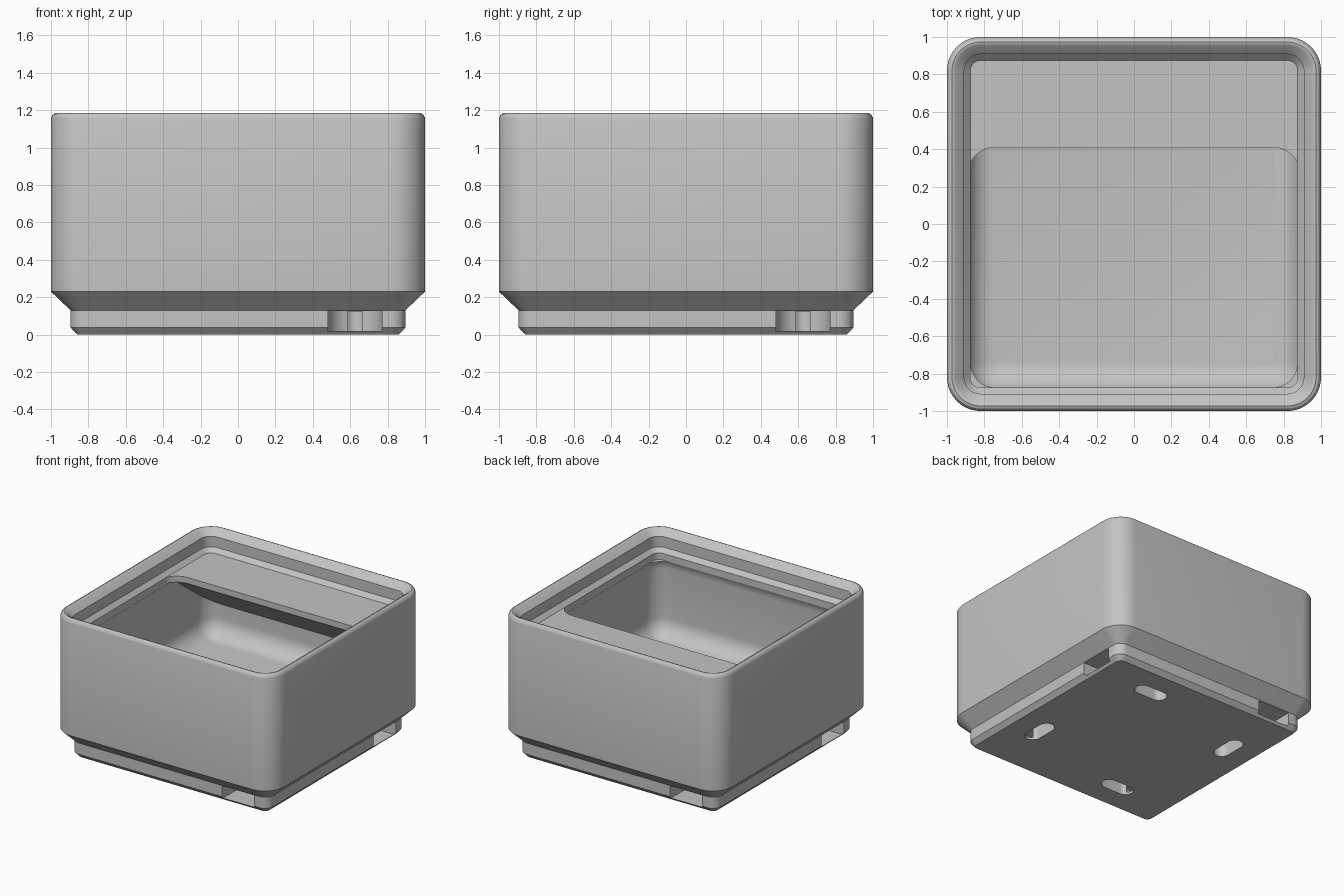
import bpy, bmesh
from math import sin, cos, pi, radians
from mathutils import Matrix

cube = bpy.data.objects.get("Cube")
if cube:
    bpy.data.objects.remove(cube, do_unlink=True)

grey = bpy.data.materials.new("light_grey")
grey.use_nodes = True
grey.diffuse_color = (0.55, 0.55, 0.55, 1)
grey.node_tree.nodes["Principled BSDF"].inputs["Base Color"].default_value = (0.55, 0.55, 0.55, 1)

CORNER = 0.82      # corner arc centre of the outer shell and lip
CAVITY = 0.742     # corner arc centre of the cavity
FILLET = 0.148     # fillet radius inside the cavity
FLOOR = 0.34
SHELF = 1.012


def rounded_rect(cx, cy, half_x, half_y, r, steps=10):
    """Outline of a rectangle with rounded corners, counter-clockwise."""
    pts = []
    for q, (sx, sy) in enumerate([(1, 1), (-1, 1), (-1, -1), (1, -1)]):
        for i in range(steps + 1):
            a = (q + i / steps) * pi / 2
            pts.append((cx + sx * (half_x - r) + r * cos(a),
                        cy + sy * (half_y - r) + r * sin(a)))
    return pts


def loft(name, loops):
    """Closed solid through a list of equal-length 3D loops."""
    bm = bmesh.new()
    rings = [[bm.verts.new(p) for p in loop] for loop in loops]
    n = len(rings[0])
    for a, b in zip(rings, rings[1:]):
        for i in range(n):
            j = (i + 1) % n
            bm.faces.new((a[i], a[j], b[j], b[i]))
    bm.faces.new(rings[0][::-1])
    bm.faces.new(rings[-1])
    bmesh.ops.recalc_face_normals(bm, faces=bm.faces)
    mesh = bpy.data.meshes.new(name)
    bm.to_mesh(mesh)
    bm.free()
    mesh.materials.append(grey)
    obj = bpy.data.objects.new(name, mesh)
    bpy.context.collection.objects.link(obj)
    return obj


def prism(name, outline, z0, z1):
    return loft(name, [[(x, y, z) for x, y in outline] for z in (z0, z1)])


def combine(target, tool, operation):
    """Apply a boolean and discard the tool."""
    tool.hide_render = True
    mod = target.modifiers.new("combine", 'BOOLEAN')
    mod.operation = operation
    mod.solver = 'EXACT'
    mod.object = tool
    bpy.context.view_layer.objects.active = target
    bpy.ops.object.modifier_apply(modifier=mod.name)
    bpy.data.objects.remove(tool, do_unlink=True)


# Shell: stepped foot, outer wall, rounded rim and stacking lip (half width, z)
shell = [(0.86, 0), (0.895, 0.038), (0.895, 0.13), (1, 0.23), (1, 1.155),
         (0.996, 1.167), (0.987, 1.179), (0.973, 1.185), (0.964, 1.183),
         (0.955, 1.178), (0.908, 1.133), (0.908, 1.046),
         (0.875, SHELF), (0.875, 0.957)]
levels = [(h, z, h - CORNER) for h, z in shell]
# Cavity: filleted under the lip and around the floor
for deg in (26.5, 18, 9, 0):
    t = radians(deg)
    levels.append((CAVITY + FILLET * cos(t), 0.89 + FILLET * sin(t), FILLET * cos(t)))
for i in range(10):
    t = radians(i * 9.7)
    levels.append((CAVITY + FILLET * cos(t), FLOOR + FILLET * (1 - sin(t)), FILLET * cos(t)))
bin_body = loft("bin_body", [[(x, y, z) for x, y in rounded_rect(0, 0, h, h, r)]
                             for h, z, r in levels])

# Label shelf along the back wall, with a sloped underside
section = [(0.2, SHELF), (0.2, 0.962), (0.41, 0.962), (0.93, 0.57), (0.93, SHELF)]
shelf = loft("label_shelf", [[(x, y, z) for y, z in section] for x in (-0.93, 0.93)])
opening = prism("shelf_opening", rounded_rect(0, -0.24, 0.89, 0.65, FILLET), 0.5, 1.3)
combine(shelf, opening, 'DIFFERENCE')
combine(bin_body, shelf, 'UNION')

# Magnet pockets entering from each side, with push-out slots in the underside
for k in range(4):
    turn = Matrix.Rotation(k * pi / 2, 4, 'Z')
    pocket = prism("magnet_pocket", rounded_rect(0.625, -0.84, 0.145, 0.36, 0.1445), 0.02, 0.127)
    slot = prism("push_slot", [(x, max(y, -0.5)) for x, y in
                 rounded_rect(0.625, -0.36, 0.062, 0.14, 0.0615)], -0.05, 0.125)
    for cutter in (pocket, slot):
        cutter.data.transform(turn)
        combine(bin_body, cutter, 'DIFFERENCE')

bpy.ops.object.select_all(action='DESELECT')
bin_body.select_set(True)
bpy.context.view_layer.objects.active = bin_body
bpy.ops.object.shade_smooth_by_angle(angle=radians(28))
